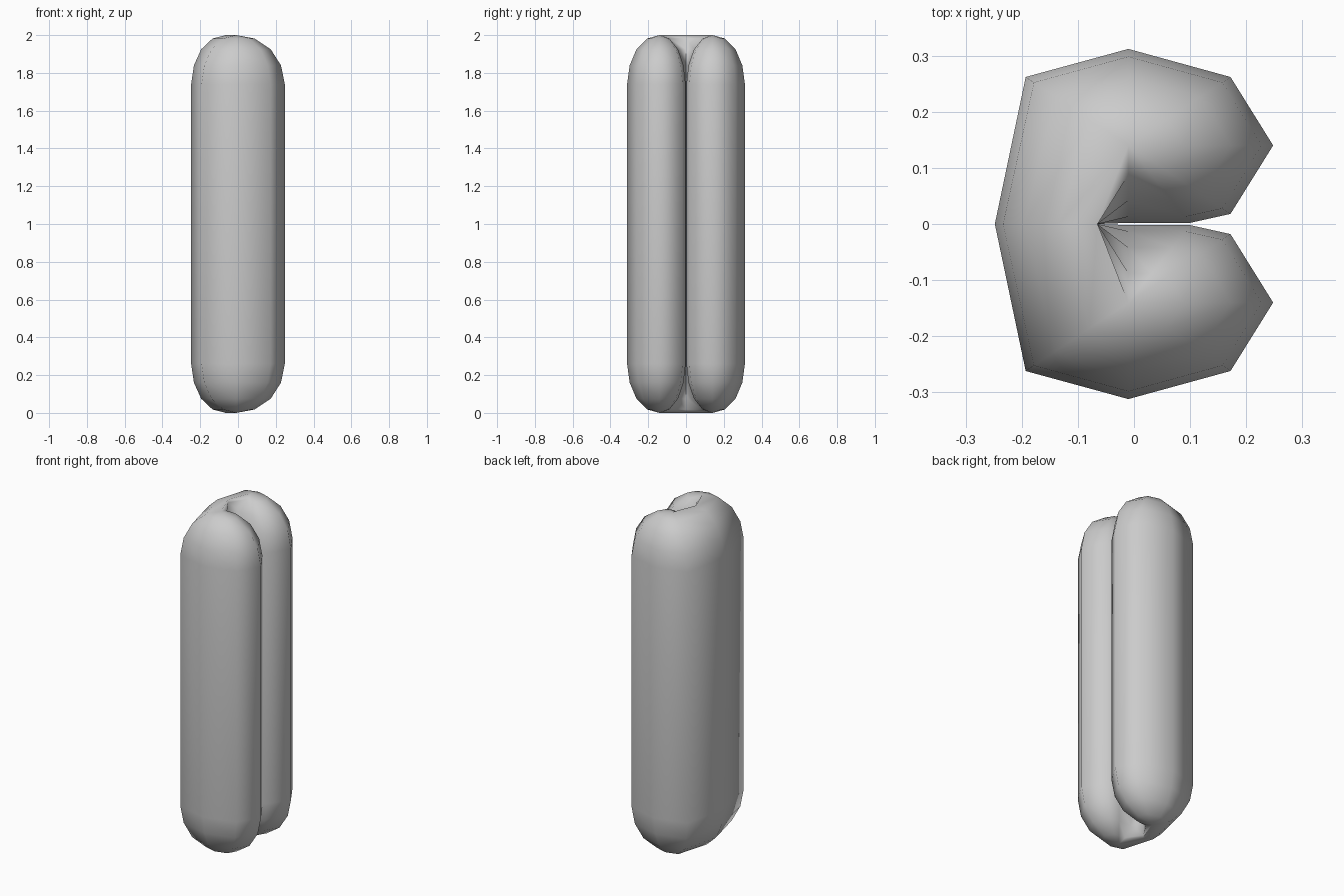
import bpy, bmesh, math

if "Cube" in bpy.data.objects:
    bpy.data.objects.remove(bpy.data.objects["Cube"])

# Half cross-section (y >= 0), from back middle round the outside into the slot.
# Each entry: full-size point, and the point it collapses to at the tips.
LOBE = (-0.01, 0.14)
SPINE = (-0.065, 0.0)
half = [
    ((-0.248, 0.0), SPINE),
    ((-0.193, 0.262), LOBE),
    ((-0.01, 0.312), LOBE),
    ((0.172, 0.262), LOBE),
    ((0.248, 0.14), LOBE),
    ((0.172, 0.018), LOBE),
    ((0.10, 0.002), LOBE),
    ((-0.01, 0.002), LOBE),
    ((-0.065, 0.0), SPINE),
]
mirrored = [((p[0], -p[1]), (c[0], -c[1])) for p, c in half[-2:0:-1]]
section = half + mirrored

# Rounded ends: scale of the section and distance from the tip
tip = [(0.0, 0.0), (0.38, 0.018), (0.71, 0.075), (0.92, 0.16), (1.0, 0.26)]
rings = tip + [(s, 2 - d) for s, d in reversed(tip)]

# Split bun: loft the section through the rings
bm = bmesh.new()
loops = []
for s, z in rings:
    loops.append([bm.verts.new((c[0] + s * (p[0] - c[0]),
                                c[1] + s * (p[1] - c[1]), z))
                  for p, c in section])
n = len(section)
for a, b in zip(loops, loops[1:]):
    for i in range(n):
        j = (i + 1) % n
        bm.faces.new((a[i], a[j], b[j], b[i]))
bmesh.ops.remove_doubles(bm, verts=bm.verts, dist=0.0005)
bmesh.ops.recalc_face_normals(bm, faces=bm.faces)

mesh = bpy.data.meshes.new("split_bun")
bm.to_mesh(mesh)
bm.free()
bun = bpy.data.objects.new("split_bun", mesh)
bpy.context.collection.objects.link(bun)
bpy.context.view_layer.objects.active = bun
bun.select_set(True)
bpy.ops.object.shade_smooth_by_angle(angle=math.radians(80))
